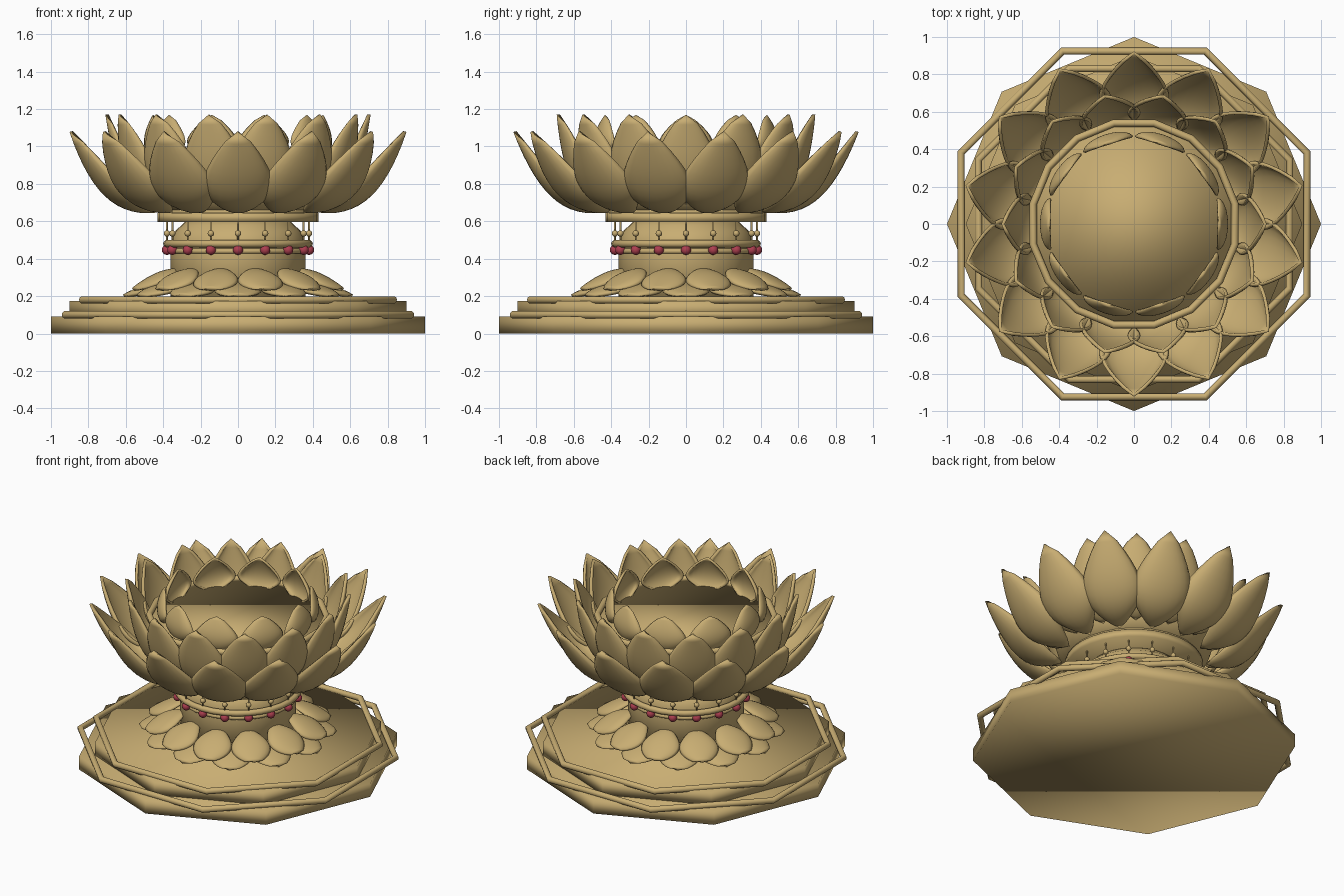
import bpy, bmesh, math
from mathutils import Matrix, Vector

if "Cube" in bpy.data.objects:
    bpy.data.objects.remove(bpy.data.objects["Cube"])


def material(name, rgb):
    m = bpy.data.materials.new(name)
    m.diffuse_color = (*rgb, 1)
    m.use_nodes = True
    m.node_tree.nodes["Principled BSDF"].inputs["Base Color"].default_value = m.diffuse_color
    return m


GOLD = material("antique gold", (0.58, 0.42, 0.17))
RED = material("ruby red", (0.42, 0.05, 0.08))


def finish(name, bm, mat, smooth=True):
    bmesh.ops.recalc_face_normals(bm, faces=bm.faces)
    for f in bm.faces:
        f.smooth = smooth
    me = bpy.data.meshes.new(name)
    bm.to_mesh(me)
    bm.free()
    me.materials.append(mat)
    ob = bpy.data.objects.new(name, me)
    bpy.context.collection.objects.link(ob)
    return ob


def lathe(name, profile, n, phase=0.0, closed=False):
    """Spin (radius, height) points about z; open profiles get end caps."""
    bm = bmesh.new()
    rings = [[bm.verts.new((r * math.cos(phase + math.tau * i / n),
                            r * math.sin(phase + math.tau * i / n), z))
              for i in range(n)] for r, z in profile]
    pairs = list(zip(rings, rings[1:]))
    if closed:
        pairs.append((rings[-1], rings[0]))
    else:
        bm.faces.new(rings[0])
        bm.faces.new(rings[-1])
    for a, b in pairs:
        for i in range(n):
            j = (i + 1) % n
            bm.faces.new((a[i], a[j], b[j], b[i]))
    return finish(name, bm, GOLD)


def ring(name, radius, z, thick, n, phase=0.0):
    prof = [(radius + thick * math.cos(math.tau * k / 10),
             z + thick * math.sin(math.tau * k / 10)) for k in range(10)]
    return lathe(name, prof, n, phase, True)


def petals(name, count, phase, path, width, cup, thick, power=0.75, skew=1.0):
    """Ring of cupped petals; path is a cubic Bezier of (radius, height)."""
    bm = bmesh.new()
    rows, cols = 14, 10
    p0, p1, p2, p3 = [Vector(p) for p in path]
    for k in range(count):
        rot = Matrix.Rotation(phase + math.tau * k / count, 3, 'Z')
        grid = []
        for i in range(rows + 1):
            t = i / rows
            s = 1 - t
            p = p0 * s**3 + p1 * 3 * s * s * t + p2 * 3 * s * t * t + p3 * t**3
            d = (p1 - p0) * s * s + (p2 - p1) * 2 * s * t + (p3 - p2) * t * t
            d.normalize()
            nr, nz = -d.y, d.x          # inward / upward side of the petal
            w = max(0.0, math.sin(math.pi * t**skew)) ** power
            row = []
            for j in range(cols + 1):
                u = 2 * j / cols - 1
                h = cup * w * u * u
                row.append(bm.verts.new(rot @ Vector(
                    (p.x + nr * h, width * w * math.sin(u * 1.35) / math.sin(1.35), p.y + nz * h))))
            grid.append(row)
        for i in range(rows):
            for j in range(cols):
                bm.faces.new((grid[i][j], grid[i + 1][j], grid[i + 1][j + 1], grid[i][j + 1]))
    bmesh.ops.remove_doubles(bm, verts=bm.verts, dist=0.0005)
    ob = finish(name, bm, GOLD)
    mod = ob.modifiers.new("thickness", 'SOLIDIFY')
    mod.thickness = thick
    mod.offset = 0
    bpy.context.view_layer.objects.active = ob
    ob.select_set(True)
    bpy.ops.object.shade_smooth_by_angle(angle=math.radians(50))
    ob.select_set(False)
    return ob


def beads(name, count, radius, z, size, mat):
    bm = bmesh.new()
    for k in range(count):
        a = math.tau * k / count
        bmesh.ops.create_uvsphere(bm, u_segments=12, v_segments=8, radius=size,
                                  matrix=Matrix.Translation((radius * math.cos(a), radius * math.sin(a), z)))
    return finish(name, bm, mat)


E = math.pi / 8
# stepped octagonal base with turned rails
lathe("base_lower_tier", [(1, 0), (1, 0.09)], 8)
lathe("base_upper_tier", [(0.9, 0.09), (0.9, 0.175)], 8)
ring("base_lower_rail", 1.0, 0.10, 0.02, 8, E)
ring("base_upper_rail", 0.9, 0.18, 0.02, 8, E)

# downturned petals around the foot
petals("foot_petals_lower", 12, 0, [(0.32, 0.25), (0.42, 0.28), (0.52, 0.25), (0.61, 0.20)],
       0.12, -0.03, 0.02, 0.6, 1.2)
petals("foot_petals_upper", 12, math.pi / 12, [(0.33, 0.34), (0.42, 0.34), (0.50, 0.29), (0.58, 0.235)],
       0.115, -0.035, 0.02, 0.6, 1.2)

# waist, its bands and hanging beads
lathe("waist", [(0.36, 0.17), (0.36, 0.42), (0.36, 0.47), (0.355, 0.51),
                (0.335, 0.55), (0.30, 0.58), (0.28, 0.60)], 32)
ring("waist_band", 0.38, 0.48, 0.02, 32)
ring("waist_lower_band", 0.36, 0.44, 0.014, 32)
beads("red_beads", 16, 0.38, 0.447, 0.027, RED)
beads("hanging_beads", 16, 0.38, 0.535, 0.017, GOLD)
bm = bmesh.new()
for k in range(16):
    a = math.tau * k / 16
    bmesh.ops.create_cone(bm, cap_ends=True, segments=8, radius1=0.005, radius2=0.005, depth=0.11,
                          matrix=Matrix.Translation((0.38 * math.cos(a), 0.38 * math.sin(a), 0.545)))
finish("bead_rods", bm, GOLD)

# collar under the flower
lathe("collar", [(0.43, 0.595), (0.43, 0.645)], 32)
ring("collar_band", 0.405, 0.65, 0.017, 32)

# flower core with its rim
lathe("flower_core", [(0.40, 0.64), (0.47, 0.72), (0.54, 0.96)], 32)
ring("core_rim", 0.55, 0.97, 0.02, 16, math.pi / 16)

# three rings of upright petals
S = math.pi / 14
petals("outer_petals", 14, math.pi / 2, [(0.45, 0.655), (0.66, 0.63), (0.79, 0.76), (0.915, 1.08)],
       0.18, 0.075, 0.018, 0.75, 1.1)
petals("middle_petals", 14, math.pi / 2 + S, [(0.46, 0.70), (0.62, 0.72), (0.66, 0.92), (0.70, 1.17)],
       0.16, 0.06, 0.018, 0.75, 1.1)
petals("inner_petals", 10, 0, [(0.455, 0.93), (0.51, 0.98), (0.51, 1.06), (0.45, 1.165)],
       0.135, 0.05, 0.014, 0.7, 1.0)
